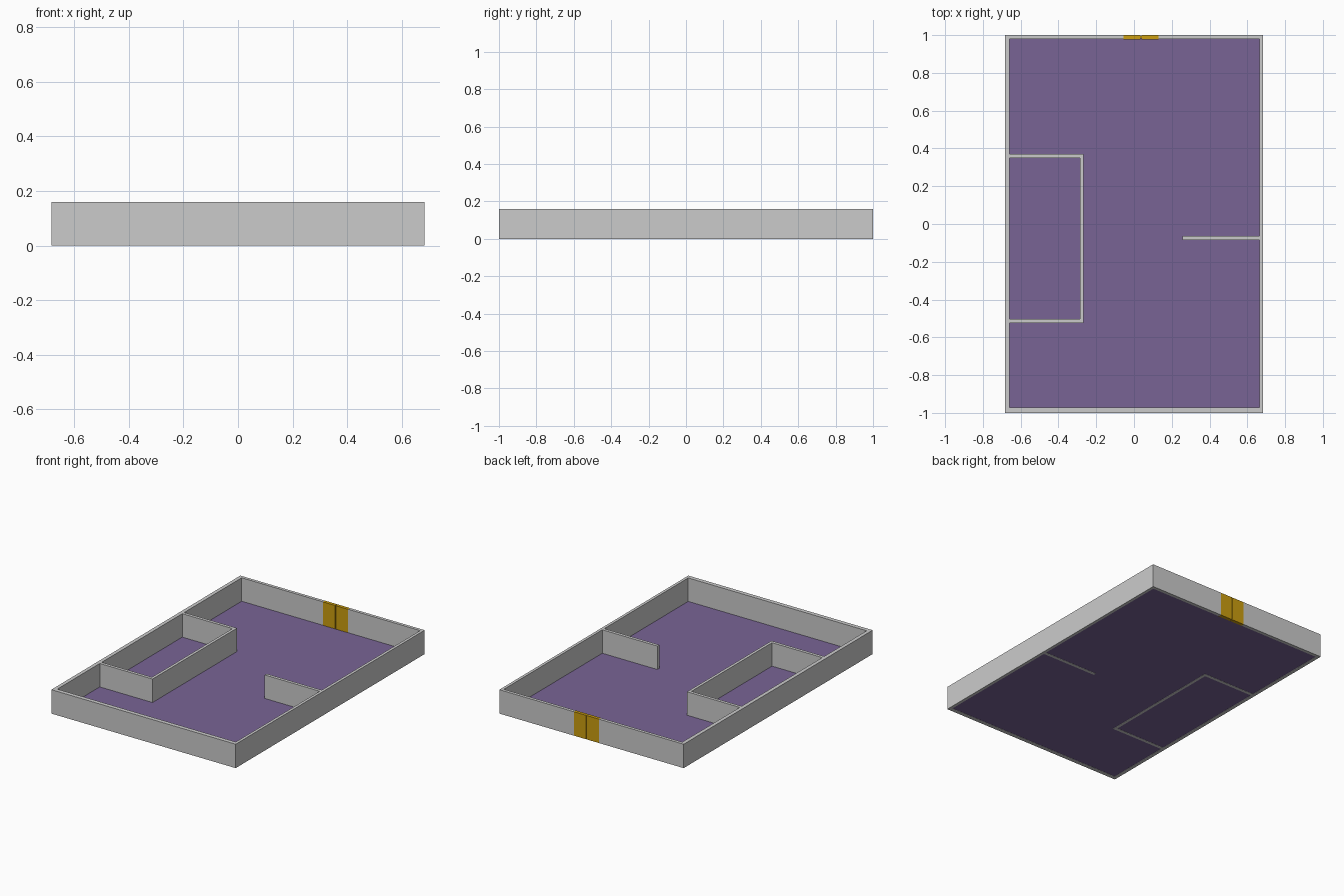
import bpy

default = bpy.data.objects.get("Cube")
if default:
    bpy.data.objects.remove(default, do_unlink=True)

W, D, H = 0.683, 1.0, 0.16          # half width, half depth, wall height
LEFT, RIGHT = 0.664, -0.658         # inner faces of the side walls
FRONT, BACK = -0.972, 0.979         # inner faces of the end walls
DOOR_A, DOOR_B = -0.055, 0.13       # door opening


def material(name, rgb):
    m = bpy.data.materials.new(name)
    m.use_nodes = True
    m.diffuse_color = (*rgb, 1)
    m.node_tree.nodes["Principled BSDF"].inputs["Base Color"].default_value = (*rgb, 1)
    return m


grey = material("wall grey", (0.60, 0.60, 0.60))
purple = material("floor purple", (0.19, 0.127, 0.30))
gold = material("door gold", (0.60, 0.34, 0.005))


def box(name, x, y, z, mat):
    """Box spanning the given (low, high) ranges."""
    bpy.ops.mesh.primitive_cube_add(size=1)
    ob = bpy.context.object
    ob.name = ob.data.name = name
    for v in ob.data.vertices:
        v.co = [r[0] if c < 0 else r[1] for c, r in zip(v.co, (x, y, z))]
    ob.data.materials.append(mat)
    return ob


def wall(name, x, y):
    return box(name, x, y, (0, H), grey)


# Floor, just above the undersides of the walls
box("floor", (RIGHT - 0.005, LEFT + 0.005), (FRONT - 0.005, BACK + 0.005),
    (0.001, 0.003), purple)

# Outer walls, with an opening for the door at the back
wall("left_wall", (LEFT, W), (-D, D))
wall("right_wall", (-W, RIGHT), (-D, D))
wall("front_wall", (RIGHT, LEFT), (-D, FRONT))
wall("back_wall_right", (RIGHT, DOOR_A), (BACK, D))
wall("back_wall_left", (DOOR_B, LEFT), (BACK, D))

# Small room against the right wall
wall("room_back_wall", (RIGHT, -0.267), (0.35, 0.371))
wall("room_front_wall", (RIGHT, -0.267), (-0.523, -0.502))
wall("room_side_wall", (-0.286, -0.267), (-0.502, 0.35))

# Single partition on the left wall
wall("partition", (0.257, LEFT), (-0.084, -0.063))

# Double door with a narrow seam between the leaves
mid = (DOOR_A + DOOR_B) / 2
for name, x in (("right_door_leaf", (DOOR_A, mid - 0.002)),
                ("left_door_leaf", (mid + 0.002, DOOR_B))):
    box(name, x, (BACK - 0.001, D), (0, H), gold)
box("door_seam", (mid - 0.002, mid + 0.002), (BACK + 0.006, D - 0.006), (0, H), gold)
